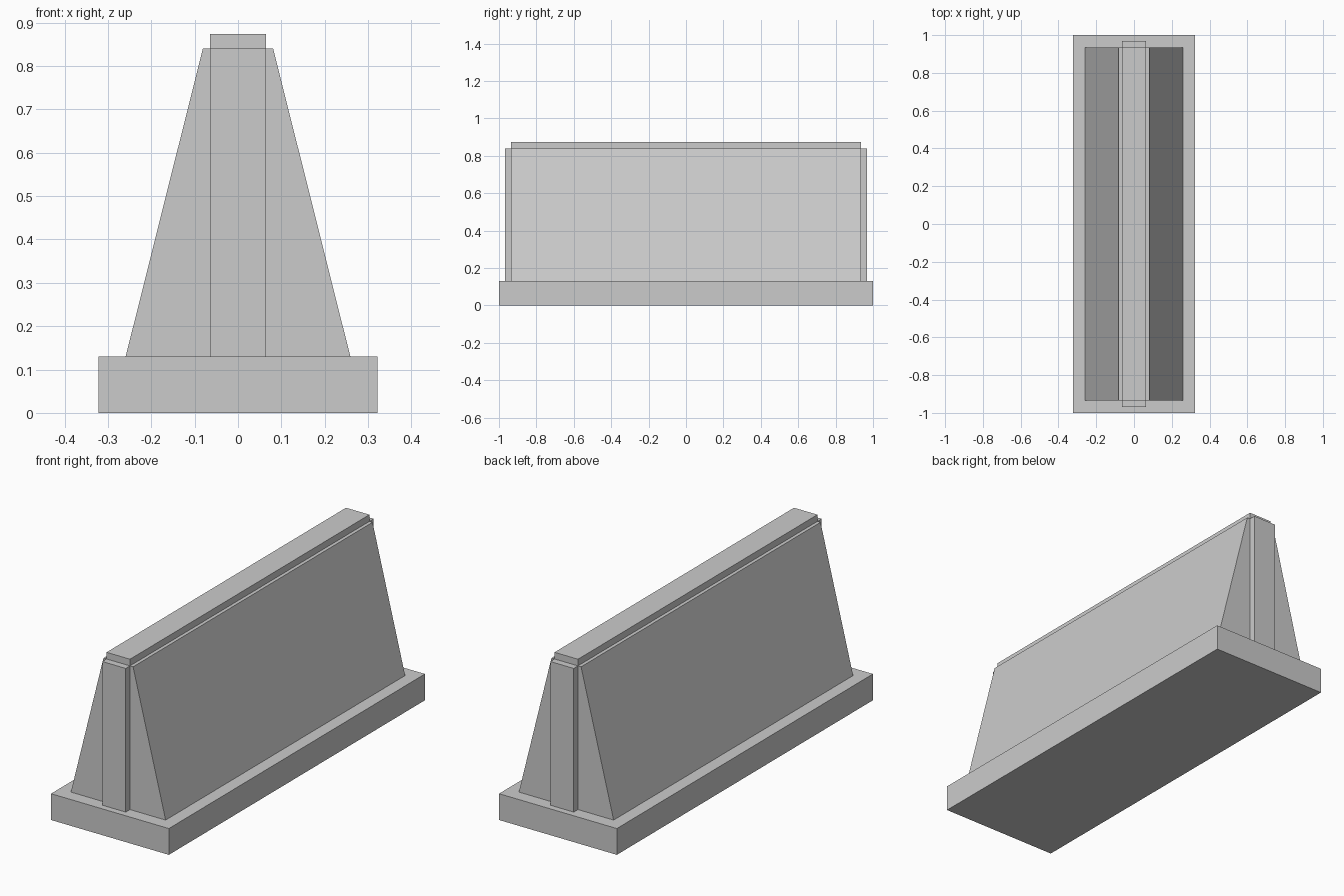
import bpy

if "Cube" in bpy.data.objects:
    bpy.data.objects.remove(bpy.data.objects["Cube"])

def prism(name, half_bottom, half_top, y0, y1, z0, z1):
    """Extrude a symmetric trapezoid profile along y."""
    profile = [(-half_bottom, z0), (half_bottom, z0), (half_top, z1), (-half_top, z1)]
    verts = [(x, y, z) for y in (y0, y1) for x, z in profile]
    sides = [(i, i + 4, (i + 1) % 4 + 4, (i + 1) % 4) for i in range(4)]
    faces = [(0, 1, 2, 3), (7, 6, 5, 4)] + [f[::-1] for f in sides]
    faces = [(0, 1, 2, 3), (7, 6, 5, 4)] + sides
    mesh = bpy.data.meshes.new(name)
    # side winding runs opposite to the profile so normals face out
    mesh.from_pydata(verts, [], [faces[0], faces[1]] + [f[::-1] for f in sides])
    obj = bpy.data.objects.new(name, mesh)
    bpy.context.collection.objects.link(obj)
    return obj

# Wide foot slab
prism("base_slab", 0.322, 0.322, -1.0, 1.0, 0.0, 0.13)
# Tapered barrier wall
prism("barrier_body", 0.259, 0.081, -0.935, 0.935, 0.13, 0.84)
# Raised strip along the top
prism("top_strip", 0.064, 0.064, -0.935, 0.935, 0.84, 0.873)
# Vertical connecting ribs on both ends
prism("front_end_rib", 0.064, 0.064, -0.968, -0.935, 0.13, 0.84)
prism("back_end_rib", 0.064, 0.064, 0.935, 0.968, 0.13, 0.84)
